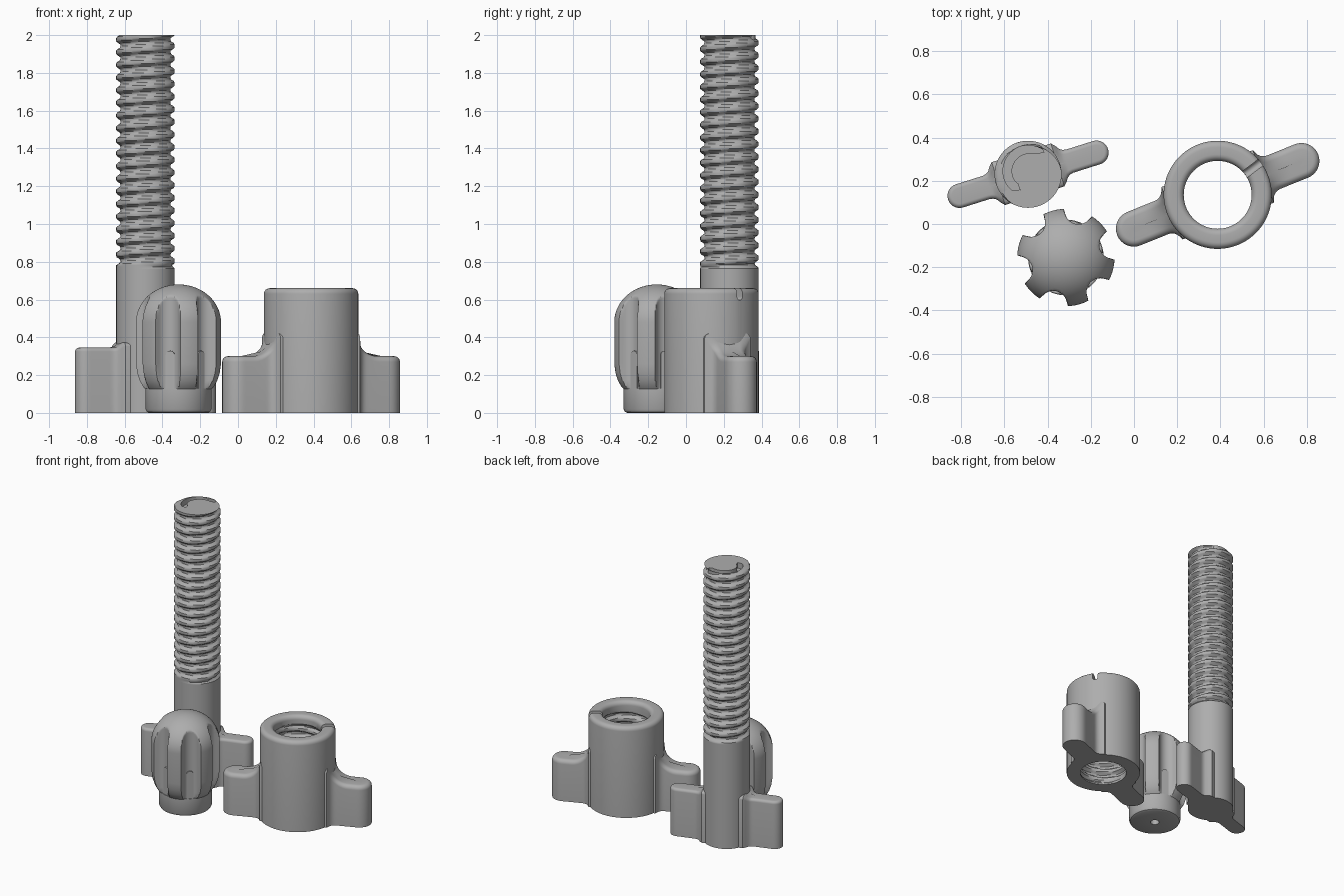
import bpy, bmesh, math
from math import pi, cos, sin, sqrt, radians
from mathutils import Matrix, Vector

cube = bpy.data.objects.get("Cube")
if cube:
    bpy.data.objects.remove(cube, do_unlink=True)

grey = bpy.data.materials.new("plain_grey")
grey.use_nodes = True
GREY = (0.42, 0.42, 0.42, 1)
grey.diffuse_color = GREY
grey.node_tree.nodes["Principled BSDF"].inputs["Base Color"].default_value = GREY

PITCH = 0.067


def finish(name, bm, location, turn=0.0):
    """Turn a bmesh into a placed object."""
    bmesh.ops.remove_doubles(bm, verts=bm.verts, dist=1e-5)
    bmesh.ops.recalc_face_normals(bm, faces=bm.faces)
    mesh = bpy.data.meshes.new(name)
    bm.to_mesh(mesh)
    bm.free()
    mesh.materials.append(grey)
    ob = bpy.data.objects.new(name, mesh)
    bpy.context.collection.objects.link(ob)
    ob.matrix_world = Matrix.Translation(location) @ Matrix.Rotation(turn, 4, 'Z')
    return ob


def smooth(ob, angle=35):
    bpy.ops.object.select_all(action='DESELECT')
    ob.select_set(True)
    bpy.context.view_layer.objects.active = ob
    bpy.ops.object.shade_smooth_by_angle(angle=radians(angle))


def skin(rings, wrap=False, caps=True):
    """Join closed rings of points with quads."""
    bm = bmesh.new()
    loops = [[bm.verts.new(p) for p in ring] for ring in rings]
    pairs = list(zip(loops, loops[1:]))
    if wrap:
        pairs.append((loops[-1], loops[0]))
    for a, b in pairs:
        for i in range(len(a)):
            j = (i + 1) % len(a)
            bm.faces.new((a[i], a[j], b[j], b[i]))
    if caps and not wrap:
        bm.faces.new(loops[0])
        bm.faces.new(loops[-1])
    return bm


def ring(radius, z, n=96):
    """Ring whose radius (and height) may depend on the angle."""
    points = []
    for i in range(n):
        a = 2 * pi * i / n
        r = radius(a) if callable(radius) else radius
        points.append((r * cos(a), r * sin(a), z(a) if callable(z) else z))
    return points


def ramp(x, lo, hi):
    return min(1, max(0, (x - lo) / (hi - lo)))


def thread(a, z):
    """Helical groove: 0 on the ridge, 1 in the valley."""
    wave = cos(2 * pi * (z / PITCH - a / (2 * pi)))
    return min(1, max(0, 0.4 - 0.85 * wave))


def fillet(s, start, radius):
    x = min(max(0, start - s), radius * 0.999)
    return radius - sqrt(radius ** 2 - x ** 2)


def wing(name, location, turn, inner, outer, half, height, body, rise, edge):
    """Round-ended grip, blended up and sideways into the body."""
    steps = [inner + (outer - inner) * i / 16 for i in range(17)]

    def outline(inset):
        k = 1 - inset / half
        pts = [(s, -(half + fillet(s, body + 0.05, 0.05)) * k) for s in steps]
        pts += [(outer + half * k * sin(t), -half * k * cos(t))
                for t in (pi * i / 16 for i in range(1, 16))]
        return pts + [(s, -t) for s, t in reversed(pts[:17])]

    def top(s, inset):
        d = max(0, edge - inset)
        return height + fillet(s, body + rise, rise) - edge + sqrt(edge ** 2 - d ** 2)

    insets = [edge * (1 - cos(pi / 2 * i / 6)) for i in range(7)] + [half * 0.98]
    rings = [[(s, t, 0) for s, t in outline(0)]]
    rings += [[(s, t, top(s, d)) for s, t in outline(d)] for d in insets]
    smooth(finish(name, skin(rings), location, turn))


# Bolt: plain shank, threaded rod, spiral run-out groove in the end
BOLT = Vector((-0.49, 0.23, 0))
R = 0.155
rings = [ring(R, 0), ring(R, 0.76)]
count = 148
for i in range(count + 1):
    z = 0.765 + (2 - 0.765) * i / count
    rings.append(ring(lambda a: R - 0.022 * thread(a, z) * ramp(z, 0.765, 0.785), z))


def groove(side):
    def radius(a):
        t = ramp(a, radians(60), radians(240))
        w = 0.02 * ramp(a, radians(55), radians(65)) * ramp(a, radians(242), radians(225))
        return 0.125 - 0.045 * t + side * w
    return radius


rings += [ring(groove(1), 2), ring(groove(1), 1.96),
          ring(groove(-1), 1.96), ring(groove(-1), 2)]
smooth(finish("bolt_shank", skin(rings), BOLT), 40)
for side, turn in (("left", 17.5), ("right", 197.5)):
    wing("bolt_wing_" + side, BOLT, radians(turn), 0.1, 0.332, 0.056, 0.345, R, 0.03, 0.02)

# Wing nut: rounded sleeve with threaded bore
NUT = Vector((0.387, 0.135, 0))
RO, RI, H, F = 0.25, 0.157, 0.66, 0.03
rings = [ring(RO, 0)]
for i in range(7):
    t = pi / 2 * i / 6
    rings.append(ring(RO - F + F * cos(t), H - F + F * sin(t)))
for i in range(7):
    t = pi / 2 * i / 6
    rings.append(ring(RI + F * (1 - sin(t)), H - F + F * cos(t)))
for i in range(73):
    z = 0.60 - 0.59 * i / 72
    fade = ramp(z, 0.6, 0.57) * ramp(z, 0.01, 0.03)
    rings.append(ring(lambda a: RI + 0.022 * thread(a, z) * fade, z))
rings.append(ring(RI, 0))
sleeve = finish("nut_sleeve", skin(rings, wrap=True), NUT)

# Round-bottomed slot across the nut rim
section = [(-0.018, 0.72), (0.018, 0.72)]
section += [(0.018 * cos(t), 0.615 - 0.018 * sin(t)) for t in (pi * i / 10 for i in range(11))]
cutter = finish("slot_cutter", skin([[(x, y, z) for y, z in section] for x in (0.1, 0.3)]),
                NUT, radians(37))
cutter.hide_render = True
cut = sleeve.modifiers.new("slot", 'BOOLEAN')
cut.operation, cut.solver, cut.object = 'DIFFERENCE', 'EXACT', cutter
bpy.context.view_layer.objects.active = sleeve
bpy.ops.object.modifier_apply(modifier=cut.name)
bpy.data.objects.remove(cutter, do_unlink=True)
smooth(sleeve)
for side, turn in (("left", 22), ("right", 202)):
    wing("nut_wing_" + side, NUT, radians(turn), 0.2, 0.418, 0.083, 0.30, 0.23, 0.13, 0.03)

# Fluted knob: domed bulb with six vertical round flutes
KNOB = Vector((-0.315, -0.155, 0))
FLUTE, AXIS = 0.064, 0.226
STEP = pi / 3


def flute(a):
    """Distance from the knob axis to the flute wall."""
    off = (a - radians(15) + STEP / 2) % STEP - STEP / 2
    gap = FLUTE ** 2 - (AXIS * sin(off)) ** 2
    return AXIS * cos(off) - sqrt(gap) if gap > 0 else 1


profile = [(0.17, 0.12), (0.188, 0.14), (0.205, 0.17), (0.218, 0.21), (0.225, 0.26), (0.225, 0.48)]
profile += [(0.225 * cos(t), 0.48 + 0.2 * sin(t)) for t in (pi / 2 * i / 28 for i in range(1, 28))]
profile.append((0.002, 0.68))
rings = [ring(lambda a: min(r, flute(a)), z, 288) for r, z in profile]
smooth(finish("knob_bulb", skin(rings), KNOB), 40)

# Knob collar with a small blind hole underneath
profile = [(0.03, 0.1), (0.03, 0), (0.155, 0), (0.168, 0.006), (0.175, 0.02), (0.175, 0.13)]
smooth(finish("knob_collar", skin([ring(r, z) for r, z in profile]), KNOB))

# Arched pads at the foot of each flute
arch = [(-0.024, 0.12), (0.024, 0.12)]
arch += [(0.024 * cos(t), 0.305 + 0.024 * sin(t)) for t in (pi * i / 10 for i in range(11))]
for i in range(6):
    pad = skin([[(x, y, z) for y, z in arch] for x in (0.14, 0.172)])
    smooth(finish("flute_pad_%d" % (i + 1), pad, KNOB, radians(15) + STEP * i))
